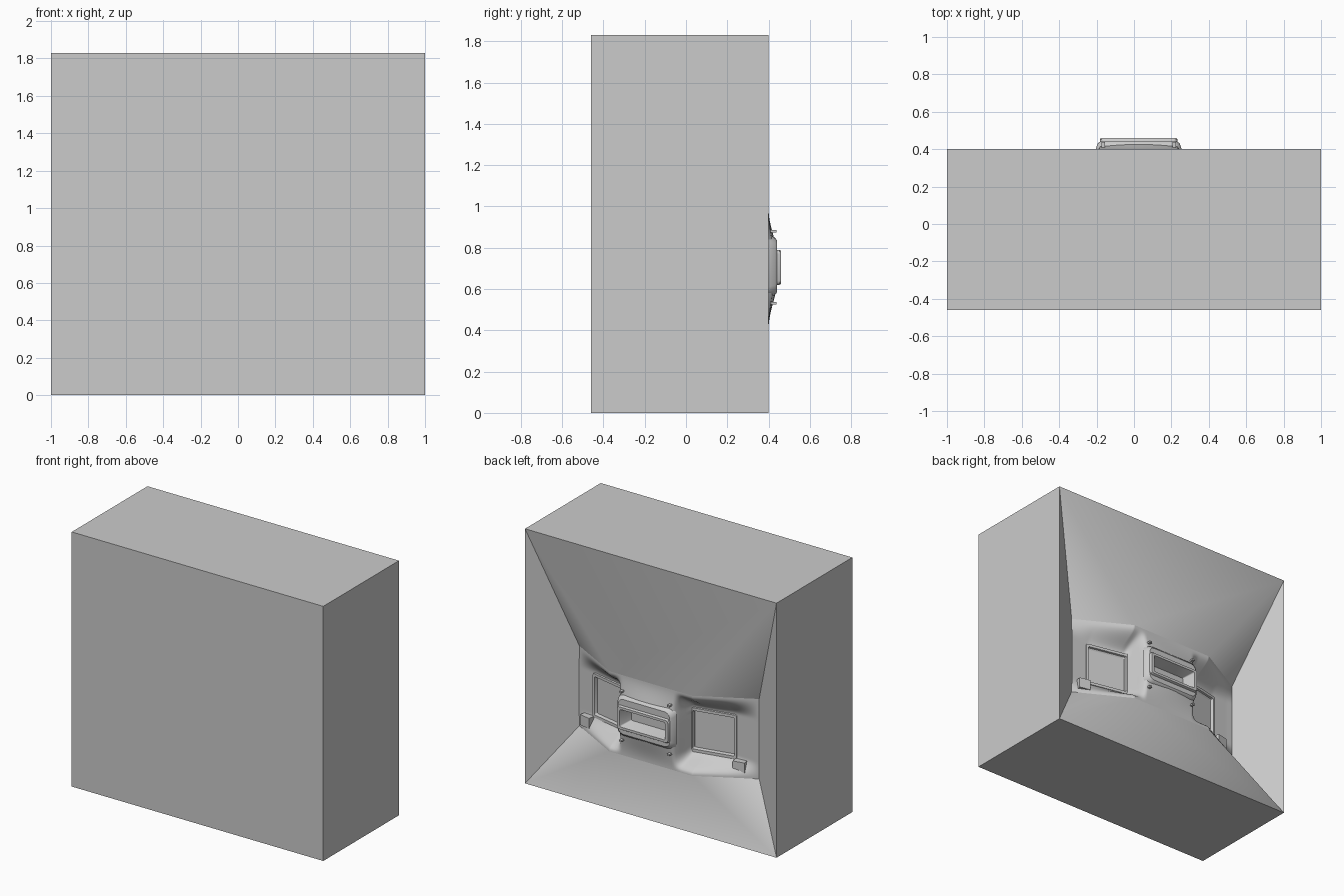
import bpy, bmesh, math
from mathutils import Matrix

if "Cube" in bpy.data.objects:
    bpy.data.objects.remove(bpy.data.objects["Cube"])

C = 0.025                      # the fittings sit slightly off centre
RIM, KINK = 0.715, 0.33        # panel half width and fold position
ZB, ZT = 0.41, 0.985           # panel bottom and top
BACK = 0.40


def finish(bm, name, angle=None, recalc=True):
    if recalc:
        bmesh.ops.recalc_face_normals(bm, faces=bm.faces)
    me = bpy.data.meshes.new(name)
    bm.to_mesh(me)
    bm.free()
    ob = bpy.data.objects.new(name, me)
    bpy.context.collection.objects.link(ob)
    if angle:
        bpy.ops.object.select_all(action='DESELECT')
        ob.select_set(True)
        bpy.context.view_layer.objects.active = ob
        bpy.ops.object.shade_smooth_by_angle(angle=math.radians(angle))
    return ob


def box(name, loc, size, rot=0.0):
    bm = bmesh.new()
    bmesh.ops.create_cube(bm, size=1)
    bm.transform(Matrix.Translation(loc) @ Matrix.Rotation(rot, 4, 'Z')
                 @ Matrix.Diagonal((*size, 1)))
    return finish(bm, name)


def rounded_rect(w, h, r, n=3):
    pts = []
    for k, (sx, sz) in enumerate(((1, 1), (-1, 1), (-1, -1), (1, -1))):
        for i in range(n + 1):
            a = math.pi / 2 * (k + i / n)
            pts.append((sx * (w / 2 - r) + r * math.cos(a),
                        sz * (h / 2 - r) + r * math.sin(a)))
    return pts


def lofted(name, loc, sections, rot=0.0, cap=True):
    """Skin a list of (width, height, radius, y) rounded rectangles."""
    bm = bmesh.new()
    loops = [[bm.verts.new((x, y, z)) for x, z in rounded_rect(w, h, r)]
             for w, h, r, y in sections]
    for a, b in zip(loops, loops[1:]):
        n = len(a)
        for i in range(n):
            bm.faces.new((a[i], a[(i + 1) % n], b[(i + 1) % n], b[i]))
    if cap:
        bm.faces.new(loops[-1])
    bm.transform(Matrix.Translation(loc) @ Matrix.Rotation(rot, 4, 'Z'))
    return finish(bm, name, 35)


def lerp_table(t, x):
    for (x0, y0), (x1, y1) in zip(t, t[1:]):
        if x <= x1:
            return y0 + (y1 - y0) * (x - x0) / (x1 - x0)
    return t[-1][1]


def smooth(a, b, v):
    t = min(1, max(0, (v - a) / (b - a)))
    return t * t * (3 - 2 * t)


# Solid housing whose back face is drawn in towards the panel
bm = bmesh.new()
V = lambda *p: bm.verts.new(p)
front = [V(x, -0.46, z) for x, z in ((-1, 0), (1, 0), (1, 1.83), (-1, 1.83))]
rear = [V(x, BACK, z) for x, z in ((-1, 0), (1, 0), (1, 1.83), (-1, 1.83))]
bm.faces.new(front)
for i in range(4):
    j = (i + 1) % 4
    bm.faces.new((front[i], front[j], rear[j], rear[i]))
rows = []
for z in (ZB, ZT):
    rows.append([V(x, y, z) for x, y in ((-RIM, 0.19), (-KINK, BACK), (KINK, BACK), (RIM, 0.19))])
for (o0, k0, k1, o1), (left, right) in zip(rows, ((rear[0], rear[1]), (rear[3], rear[2]))):
    bm.faces.new((left, right, k1, k0))
    bm.faces.new((left, k0, o0))
    bm.faces.new((right, o1, k1))
bm.faces.new((rear[0], rows[0][0], rows[1][0], rear[3]))
bm.faces.new((rear[1], rear[2], rows[1][3], rows[0][3]))
finish(bm, "housing", 50)


# Moulded panel: folded rim, sunken window bays, raised centre
def panel_y(x, z):
    edge = lerp_table(((0, 0), (KINK, 0), (RIM, -0.21)), abs(x))
    a = abs(x - C)
    sunk = lerp_table(((0, -0.08), (0.27, -0.14), (0.55, -0.20), (0.69, -0.208), (0.8, -0.21)), a)
    t = smooth(ZB + 0.01, 0.53, z) * (1 - smooth(0.83, ZT - 0.01, z))
    base = edge + (sunk - edge) * t
    bulge = 0.045 * (1 - (a / 0.30) ** 2) * smooth(ZB, 0.66, z) * (1 - smooth(0.74, ZT, z))
    m = 1 - smooth(0.205, 0.275, a)
    y = base + (bulge - base) * m
    if a < 0.18 and abs(z - 0.705) < 0.07:
        y = -0.06                                   # behind the centre opening
    if abs(a - 0.41) < 0.14 and abs(z - 0.67) < 0.13:
        y -= 0.02                                   # behind the window panes
    return BACK + y


xs = sorted({round(-RIM + 2 * RIM * i / 110, 4) for i in range(111)} | {-KINK, KINK})
zs = [ZB + (ZT - ZB) * i / 48 for i in range(49)]
bm = bmesh.new()
grid = [[bm.verts.new((x, panel_y(x, z), z)) for x in xs] for z in zs]
for r0, r1 in zip(grid, grid[1:]):
    for i in range(len(xs) - 1):
        bm.faces.new((r0[i + 1], r0[i], r1[i], r1[i + 1]))
finish(bm, "moulded_panel", 60, recalc=False)

# Windows, corner blocks and clips, one set per side
for s, side in ((1, "right"), (-1, "left")):
    rot = -s * math.atan(0.06 / 0.28)
    loc = (C + s * 0.41, BACK - 0.17, 0.67)
    lofted("window_frame_" + side, loc,
           [(0.335, 0.325, 0.012, -0.02), (0.325, 0.315, 0.012, 0.012),
            (0.295, 0.275, 0.008, 0.012), (0.285, 0.265, 0.008, -0.012)], rot)
    box("corner_block_" + side, (C + s * 0.605, BACK - 0.195, 0.48), (0.085, 0.075, 0.075), rot)
    for z, level in ((0.53, "lower"), (0.88, "upper")):
        box(f"clip_{level}_{side}", (C + s * 0.19, BACK + 0.018, z), (0.02, 0.04, 0.012))

# Centre surround plate and projecting open frame
lofted("centre_surround", (C, BACK, 0.71),
       [(0.46, 0.30, 0.05, 0.0), (0.44, 0.28, 0.05, 0.03), (0.41, 0.25, 0.04, 0.042),
        (0.38, 0.15, 0.02, 0.042)], cap=False)
lofted("centre_frame", (C, BACK, 0.705),
       [(0.415, 0.17, 0.02, 0.01), (0.415, 0.17, 0.02, 0.052), (0.405, 0.16, 0.018, 0.06),
        (0.36, 0.125, 0.01, 0.06), (0.30, 0.085, 0.008, -0.03)])
